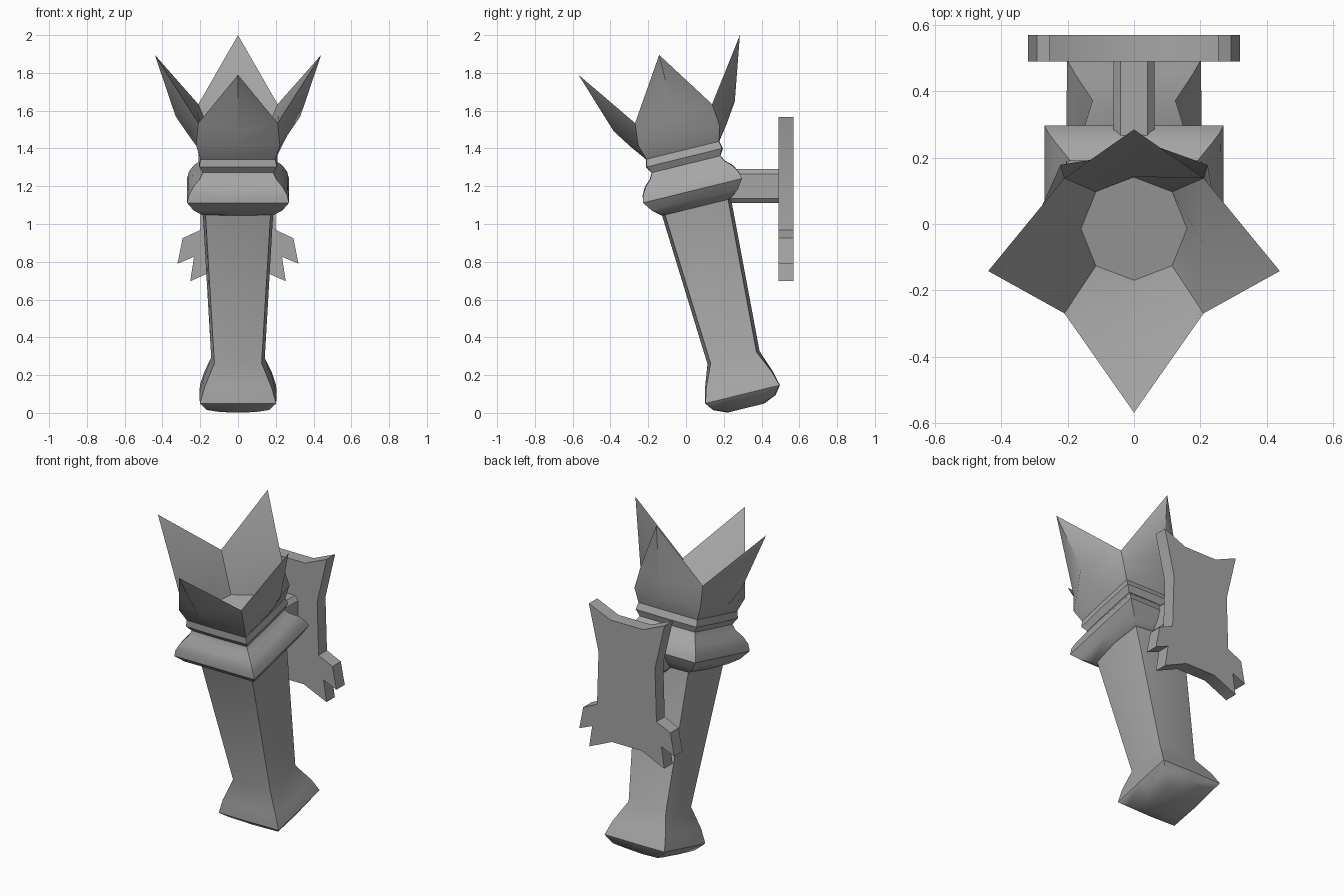
import bpy, bmesh, math
from mathutils import Matrix

if "Cube" in bpy.data.objects:
    bpy.data.objects.remove(bpy.data.objects["Cube"], do_unlink=True)

grey = bpy.data.materials.new("iron_grey")
grey.use_nodes = True
COLOUR = (0.38, 0.38, 0.38, 1)
grey.diffuse_color = COLOUR
grey.node_tree.nodes["Principled BSDF"].inputs["Base Color"].default_value = COLOUR

# Torch axis: leans forward, heights measured down from the level of the tips
TILT = Matrix.Translation((0, -0.142, 1.895)) @ Matrix.Rotation(math.radians(13.8), 4, 'X')


def finish(name, bm, angle=40):
    mesh = bpy.data.meshes.new(name)
    bm.to_mesh(mesh)
    bm.free()
    mesh.materials.append(grey)
    obj = bpy.data.objects.new(name, mesh)
    bpy.context.collection.objects.link(obj)
    bpy.ops.object.select_all(action='DESELECT')
    obj.select_set(True)
    bpy.context.view_layer.objects.active = obj
    bpy.ops.object.shade_smooth_by_angle(angle=math.radians(angle))
    return obj


def ring(bm, side_h, side_r, corner_h, corner_r):
    """Square ring with a middle point on each side."""
    verts = []
    for i in range(4):
        turn = Matrix.Rotation(i * math.pi / 2, 3, 'Z')
        for x, y, h in ((side_r, 0, side_h), (corner_r, corner_r, corner_h)):
            v = bm.verts.new((x, y, h))
            v.co = turn @ v.co
            verts.append(v)
    return verts


def tower(name, rows, cap_start=False, cap_end=False):
    bm = bmesh.new()
    rings = [ring(bm, *row) for row in rows]
    for low, high in zip(rings, rings[1:]):
        for i in range(8):
            j = (i + 1) % 8
            bm.faces.new((low[i], low[j], high[j], high[i]))
    if cap_start:
        bm.faces.new(rings[0][::-1])
    if cap_end:
        bm.faces.new(rings[-1])
    bmesh.ops.remove_doubles(bm, verts=bm.verts, dist=0.0005)
    bm.transform(TILT)
    return finish(name, bm)


def level(h, side, corner):
    return (h, side, h, corner)


def prism(name, outline, y0, y1, angle=30):
    """Extrude an (x, z) outline along y."""
    bm = bmesh.new()
    face = bm.faces.new([bm.verts.new((x, y0, z)) for x, z in outline])
    out = bmesh.ops.extrude_face_region(bm, geom=[face])
    moved = [g for g in out["geom"] if isinstance(g, bmesh.types.BMVert)]
    bmesh.ops.translate(bm, verts=moved, vec=(0, y1 - y0, 0))
    bmesh.ops.recalc_face_normals(bm, faces=bm.faces)
    return finish(name, bm, angle)


# Tapered handle with flared foot
tower("handle", [
    level(-1.925, 0.10, 0.09),
    level(-1.895, 0.17, 0.165),
    level(-1.85, 0.204, 0.202),
    level(-1.77, 0.185, 0.178),
    level(-1.65, 0.142, 0.125),
    level(-0.83, 0.188, 0.172),
], cap_start=True)

# Bulging collar with a thin rib above it
tower("collar", [
    level(-0.83, 0.188, 0.172),
    level(-0.825, 0.195, 0.19),
    level(-0.79, 0.235, 0.235),
    level(-0.74, 0.27, 0.27),
    level(-0.70, 0.262, 0.26),
    level(-0.66, 0.24, 0.235),
    level(-0.627, 0.205, 0.202),
    level(-0.596, 0.188, 0.186),
    level(-0.56, 0.21, 0.205),
    level(-0.52, 0.2, 0.198),
])

# Crown cup: outer wall, four tips, inner wall, floor
RIM = (-0.32, 0.21)
tower("crown_cup", [
    level(-0.52, 0.2, 0.198),
    level(-0.44, 0.26, 0.222),
    (-0.335, 0.33, *RIM),
    (0, 0.44, *RIM),
    (-0.33, 0.212, *RIM),
    level(-0.535, 0.16, 0.115),
], cap_end=True)

# Wall plate with ragged lower ears, mirrored from one half
half = [(0.11, 1.505), (0.255, 1.567), (0.19, 1.29), (0.2, 0.968), (0.293, 0.925),
        (0.32, 0.79), (0.233, 0.826), (0.253, 0.697), (0.1, 0.765)]
prism("wall_plate", half + [(-x, z) for x, z in reversed(half)], 0.49, 0.57)

# Support rod between plate and collar
quarter = [(0.062, 0.065), (0.04, 0.09)]
rod = [(sx * x, 1.2 + sz * z)
       for sx, sz in ((1, 1), (-1, 1), (-1, -1), (1, -1))
       for x, z in (quarter if sx == sz else quarter[::-1])]
prism("support_rod", rod, 0.12, 0.5)
